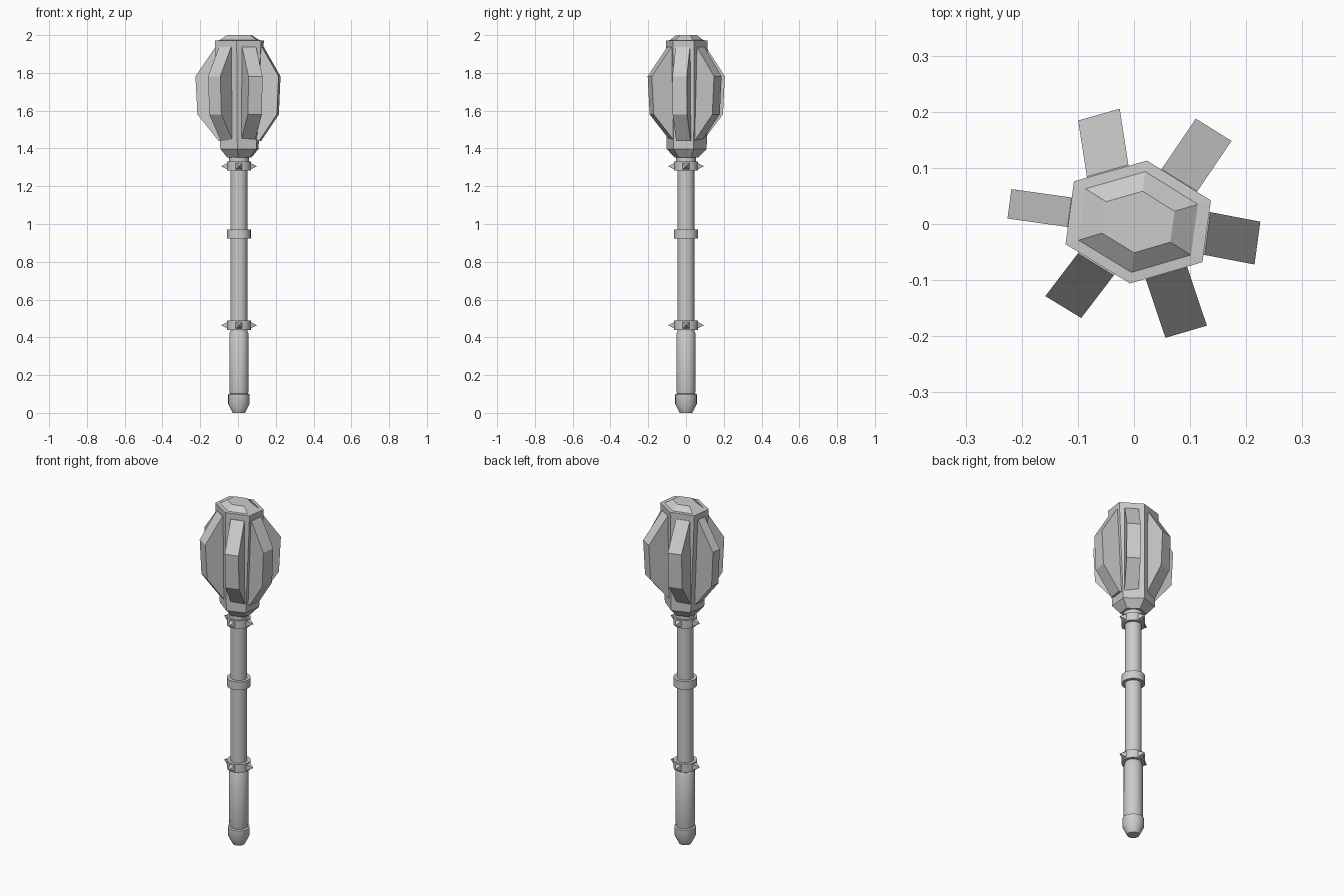
import bpy, bmesh, math
from mathutils import Vector

if "Cube" in bpy.data.objects:
    bpy.data.objects.remove(bpy.data.objects["Cube"])

CX, CY = 0.005, 0.0


def make(name, verts, faces, smooth=False):
    me = bpy.data.meshes.new(name)
    me.from_pydata([tuple(v) for v in verts], [], faces)
    bm = bmesh.new()
    bm.from_mesh(me)
    bmesh.ops.recalc_face_normals(bm, faces=bm.faces)
    bm.to_mesh(me)
    bm.free()
    ob = bpy.data.objects.new(name, me)
    bpy.context.collection.objects.link(ob)
    if smooth:
        bpy.ops.object.select_all(action='DESELECT')
        ob.select_set(True)
        bpy.context.view_layer.objects.active = ob
        bpy.ops.object.shade_smooth_by_angle(angle=math.radians(30))
    return ob


def loft(name, rings, smooth=False):
    """Skin a stack of equal-length rings and cap both ends."""
    n = len(rings[0])
    faces = [(k * n + i, k * n + (i + 1) % n, (k + 1) * n + (i + 1) % n, (k + 1) * n + i)
             for k in range(len(rings) - 1) for i in range(n)]
    faces += [tuple(range(n)), tuple(range((len(rings) - 1) * n, len(rings) * n))]
    return make(name, [v for r in rings for v in r], faces, smooth)


def lathe(name, profile, n=24):
    return loft(name, [[(CX + r * math.cos(math.tau * i / n), CY + r * math.sin(math.tau * i / n), z)
                        for i in range(n)] for r, z in profile], True)


# Handle: pommel, grip, shaft, neck
lathe("pommel", [(0.033, 0.0), (0.057, 0.048), (0.057, 0.098), (0.048, 0.102)])
lathe("grip", [(0.046, 0.095), (0.051, 0.115), (0.051, 0.42), (0.046, 0.43)])
lathe("shaft", [(0.045, 0.09), (0.045, 1.37)])
lathe("neck_collar", [(0.053, 1.325), (0.053, 1.37)])


# Spikes on a ring, one square pyramid per axis direction
def spikes(name, z, h=0.02, r0=0.055, r1=0.095):
    verts, faces = [], []
    for k in range(4):
        a = k * math.pi / 2
        d, s = Vector((math.cos(a), math.sin(a), 0)), Vector((-math.sin(a), math.cos(a), 0))
        o, b = Vector((CX, CY, z)), len(verts)
        verts += [o + d * r0 + s * (h * u) + Vector((0, 0, h * w))
                  for u, w in ((-1, -1), (1, -1), (1, 1), (-1, 1))]
        verts.append(o + d * r1)
        faces += [(b + i, b + (i + 1) % 4, b + 4) for i in range(4)] + [(b, b + 1, b + 2, b + 3)]
    make(name, verts, faces)


# Three rings, the outer two spiked
for name, z, spiked in (("lower", 0.464, True), ("middle", 0.948, False), ("upper", 1.306, True)):
    lathe(name + "_ring", [(0.063, z - 0.024), (0.063, z + 0.024)])
    if spiked:
        spikes(name + "_spikes", z)

# Hexagonal head core with a raised cap
hexagon = [(0.023, 0.113), (0.137, 0.042), (0.122, -0.068),
           (-0.007, -0.106), (-0.122, -0.036), (-0.107, 0.076)]
HX, HY = 0.0075, 0.0035


def hex_ring(sx, sy, z):
    return [(HX + (x - HX) * sx, HY + (y - HY) * sy, z) for x, y in hexagon]


loft("head_core", [hex_ring(0.5, 0.58, 1.353), hex_ring(0.78, 0.97, 1.397), hex_ring(1, 1, 1.972),
                   hex_ring(0.82, 0.82, 1.973), hex_ring(0.5, 0.5, 2.0)])

# Six flanges: tip midpoint, root midpoint, width
flanges = [(-0.0625, 0.195, -0.047, 0.095, 0.077),
           (0.142, 0.168, 0.081, 0.078, 0.075),
           (0.220, -0.034, 0.131, -0.017, 0.077),
           (0.093, -0.192, 0.058, -0.088, 0.077),
           (-0.126, -0.148, -0.068, -0.072, 0.075),
           (-0.222, 0.036, -0.115, 0.021, 0.053)]
outline = [(-0.4, 1.938), (0, 1.938), (1, 1.782), (0.9, 1.58), (-0.15, 1.44), (-0.4, 1.44)]
for i, (tx, ty, rx, ry, w) in enumerate(flanges):
    tip, root = Vector((tx, ty, 0)), Vector((rx, ry, 0))
    # tip edge runs parallel to the head face it grows from
    a, b = hexagon[(i + 5) % 6], hexagon[i]
    side = Vector((b[0] - a[0], b[1] - a[1], 0)).normalized() * (w / 2)
    loft("flange_%d" % (i + 1), [[root + (tip - root) * t + side * s + Vector((0, 0, z))
                                  for t, z in outline] for s in (-1, 1)])
